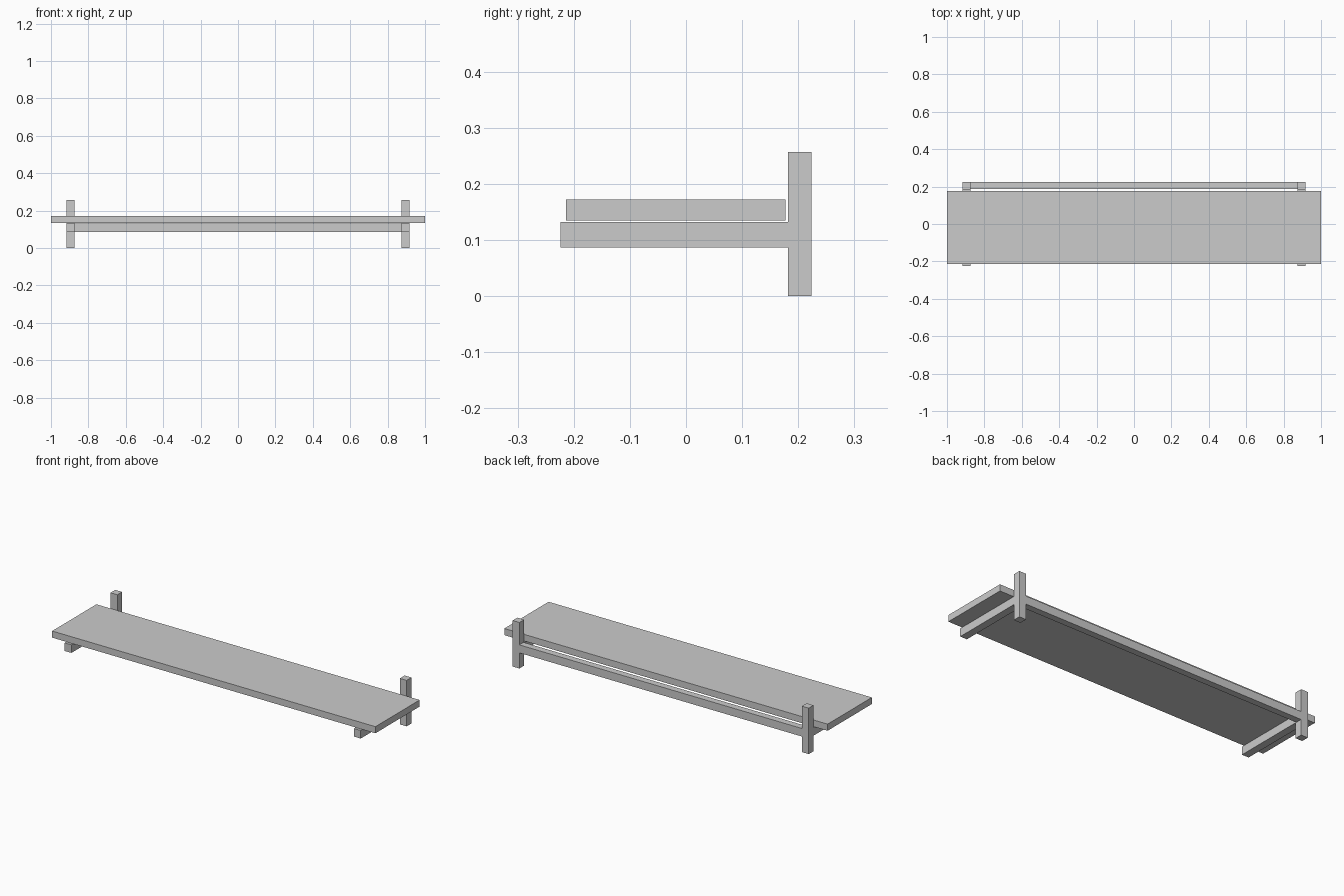
import bpy

if "Cube" in bpy.data.objects:
    bpy.data.objects.remove(bpy.data.objects["Cube"])


def box(name, x, y, z):
    """Axis-aligned box from (min, max) ranges."""
    bpy.ops.mesh.primitive_cube_add(size=1, location=[(a + b) / 2 for a, b in (x, y, z)])
    ob = bpy.context.object
    ob.name = name
    ob.scale = [b - a for a, b in (x, y, z)]
    bpy.ops.object.transform_apply(location=False, rotation=False, scale=True)
    return ob


INNER, OUTER = 0.874, 0.916      # bracket x range
BACK, POST_FRONT = 0.224, 0.182  # post y range
ARM_Z = (0.087, 0.132)

# Shelf board, resting just above the arms
box("shelf_board", (-1, 1), (-0.214, 0.177), (0.135, 0.172))

# Rear rail joining the two posts
box("rear_rail", (-INNER, INNER), (0.187, BACK), ARM_Z)

# Bracket on each side: upright post and forward arm
for side, s in (("left", -1), ("right", 1)):
    x = sorted((s * INNER, s * OUTER))
    box(side + "_post", x, (POST_FRONT, BACK), (0, 0.257))
    box(side + "_arm", x, (-0.224, POST_FRONT), ARM_Z)
